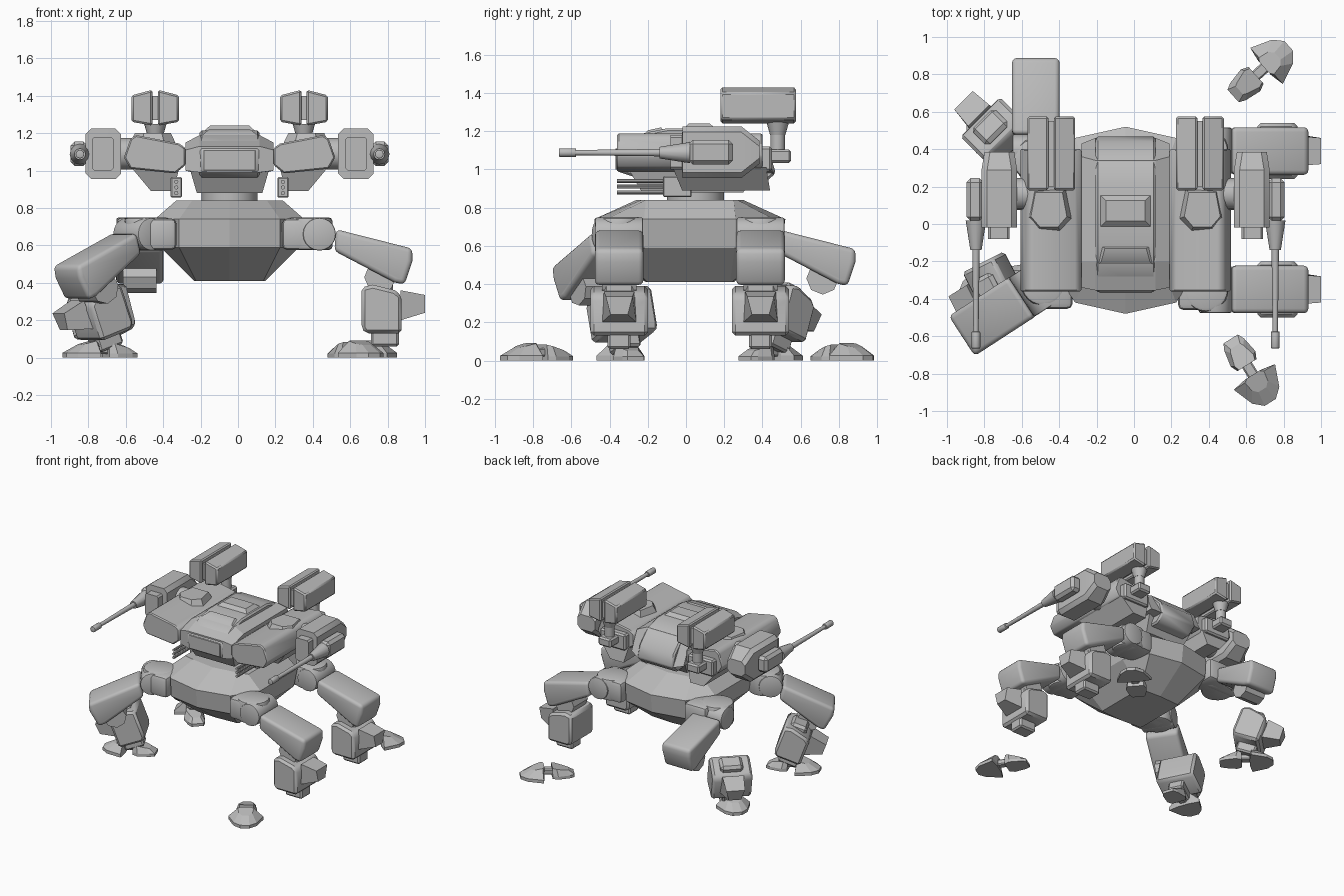
import bpy, bmesh, math
from mathutils import Matrix, Vector

if "Cube" in bpy.data.objects:
    bpy.data.objects.remove(bpy.data.objects["Cube"])

CX, CY = -0.045, 0.02          # body axis
grey = bpy.data.materials.new("armour_grey")
grey.diffuse_color = (0.5, 0.5, 0.5, 1)
grey.use_nodes = True
grey.node_tree.nodes["Principled BSDF"].inputs["Base Color"].default_value = grey.diffuse_color


def finish(name, bm, bevel=0, seg=1, M=None):
    bmesh.ops.remove_doubles(bm, verts=bm.verts, dist=1e-5)
    bmesh.ops.recalc_face_normals(bm, faces=bm.faces)
    if bevel:
        edges = [e for e in bm.edges if e.is_manifold and e.calc_face_angle(0) > 0.5]
        bmesh.ops.bevel(bm, geom=edges, offset=bevel, segments=seg, profile=0.5,
                        affect='EDGES', clamp_overlap=True)
    if M is not None:
        bm.transform(M)
    bmesh.ops.recalc_face_normals(bm, faces=bm.faces)
    me = bpy.data.meshes.new(name)
    bm.to_mesh(me)
    bm.free()
    me.materials.append(grey)
    ob = bpy.data.objects.new(name, me)
    bpy.context.collection.objects.link(ob)
    return ob


def loft(name, rings, bevel=0, seg=1, M=None):
    """Skin a list of equal-length point rings and cap both ends."""
    bm = bmesh.new()
    vs = [[bm.verts.new(p) for p in r] for r in rings]
    n = len(vs[0])
    for a, b in zip(vs, vs[1:]):
        for i in range(n):
            j = (i + 1) % n
            bm.faces.new((a[i], a[j], b[j], b[i]))
    bm.faces.new(vs[0])
    bm.faces.new(vs[-1])
    return finish(name, bm, bevel, seg, M)


def rect(x0, x1, y0, y1, z):
    return [(x0, y0, z), (x1, y0, z), (x1, y1, z), (x0, y1, z)]


def box(name, lo, hi, bevel=0, seg=1, M=None):
    return loft(name, [rect(lo[0], hi[0], lo[1], hi[1], z) for z in (lo[2], hi[2])], bevel, seg, M)


def prism_y(name, prof, y0, y1, bevel=0, seg=1, M=None):
    return loft(name, [[(x, y, z) for x, z in prof] for y in (y0, y1)], bevel, seg, M)


def cyl(name, p0, p1, r, r2=None, n=20, bevel=0, M=None):
    p0, p1 = Vector(p0), Vector(p1)
    q = (p1 - p0).to_track_quat('Z', 'Y')
    rings = [[p + q @ Vector((rad * math.cos(2 * math.pi * i / n), rad * math.sin(2 * math.pi * i / n), 0))
              for i in range(n)] for p, rad in ((p0, r), (p1, r if r2 is None else r2))]
    return loft(name, rings, bevel, 2, M)


def chamfered(u0, u1, z0, z1, c, y):
    return [(u0 + c, y, z0), (u1 - c, y, z0), (u1, y, z0 + c), (u1, y, z1 - c),
            (u1 - c, y, z1), (u0 + c, y, z1), (u0, y, z1 - c), (u0, y, z0 + c)]


BODY = Matrix.Translation((CX, 0, 0))


# Hull: ten-sided plan with a shallow point at front and back
def plan(a, b, c, d, tip, z):
    half = [(a, -b), (c, -d), (c, d), (a, b)]
    pts = [(0, -b - tip)] + half + [(0, b + tip)] + [(-x, y) for x, y in reversed(half)]
    return [(CX + x, CY + y, z) for x, y in pts]


loft("hull", [plan(.18, .22, .19, .21, .01, .41), plan(.27, .43, .37, .235, .05, .59),
              plan(.27, .44, .40, .24, .06, .74), plan(.20, .25, .285, .23, .03, .84)])
cyl("waist_ring", (CX, .05, .83), (CX, .05, .90), .15, n=24)

# Cockpit: side profiles spread across x
TURN = BODY @ Matrix.Rotation(math.pi / 2, 4, 'Z')      # local x -> world y
core = [(-.36, .99), (-.365, 1.115), (-.22, 1.19), (-.1, 1.215), (.22, 1.215),
        (.34, 1.18), (.44, 1.08), (.47, .98), (.40, .92), (-.27, .96)]
prism_y("cockpit_core", core, -.16, .16, .012, 1, TURN)
outer = [(-.34, 1.0), (-.34, 1.11), (-.2, 1.15), (.36, 1.15), (.43, 1.0)]
inner = [(-.355, .99), (-.355, 1.13), (-.2, 1.19), (.34, 1.18), (.46, .98)]
loft("cockpit_flanks", [[(CX + w, y, z) for y, z in p]
                        for w, p in ((-.235, outer), (-.16, inner), (.16, inner), (.235, outer))])
loft("cockpit_base", [rect(-.175, .175, -.23, .3, .88), rect(-.21, .21, -.30, .38, 1.0)], M=BODY)
loft("roof_hatch", [rect(-.15, .15, -.03, .17, 1.20), rect(-.105, .105, .015, .125, 1.24)], M=BODY)
loft("canopy_brow", [[(-.15, -.22, 1.185), (.15, -.22, 1.185), (.13, -.12, 1.205), (-.13, -.12, 1.205)],
                     [(-.13, -.20, 1.205), (.13, -.20, 1.205), (.11, -.13, 1.22), (-.11, -.13, 1.22)]], M=BODY)
box("windshield_frame", (-.14, -.37, 1.0), (.14, -.36, 1.11), .003, 1, BODY)

# Weapons and shoulders, mirrored on both sides
for s, tag in ((-1, "left"), (1, "right")):
    M = BODY @ Matrix.Diagonal((s, 1, 1, 1))
    # Shoulder pod
    pod = [(.235, 1.03), (.235, 1.12), (.27, 1.145), (.50, 1.19), (.53, 1.17), (.565, 1.07), (.53, 1.01), (.29, .985)]
    prism_y(tag + "_shoulder_pod", pod, -.36, .40, .008, 1, M)
    loft(tag + "_pod_fairing", [rect(.30, .42, -.02, .44, .89), rect(.27, .52, -.07, .42, 1.01)], M=M)
    loft(tag + "_pod_hatch", [[(x * k + .41, y * k + .08, z) for x, y in
                               ((-.09, .11), (.09, .11), (.12, -.05), (.06, -.12), (-.06, -.12), (-.12, -.05))]
                              for k, z in ((1, 1.15), (.8, 1.20))], M=M)
    # Light gun cluster
    box(tag + "_gun_housing", (.255, -.12, .855), (.315, .03, .965), .006, 1, M)
    for z in (.88, .91, .94):
        cyl(tag + "_small_barrel", (.285, -.36, z), (.285, -.1, z), .011, n=10, M=M)
    # Missile launcher, outer edges lower than the centre gap
    for u0, u1 in ((.27, .384), (.412, .525)):
        t0, t1 = (.03, 0) if u0 < .3 else (0, .03)
        prism_y(tag + "_missile_box", [(u0, 1.24 + t0 * .7), (u1, 1.24 + t1 * .7), (u1, 1.432 - t1), (u0, 1.432 - t0)],
                .18, .575, .01, 1, M)
    box(tag + "_missile_spacer", (.37, .20, 1.27), (.425, .55, 1.40), M=M)
    cyl(tag + "_launcher_post", (.397, .48, 1.09), (.397, .48, 1.20), .038, n=16, M=M)
    cyl(tag + "_launcher_collar", (.397, .48, 1.18), (.397, .48, 1.25), .04, .06, 16, M=M)
    box(tag + "_launcher_arm", (.34, .36, 1.035), (.455, .55, 1.105), .012, 1, M)
    box(tag + "_launcher_bracket", (.28, .38, .99), (.51, .45, 1.12), .012, 1, M)
    # Arm cannon
    cyl(tag + "_arm_joint", (.50, .16, 1.09), (.62, .16, 1.09), .085, n=16, M=M)
    loft(tag + "_arm_cannon_body", [chamfered(.62, .735, 1.0, 1.18, .012, -.08),
                                    chamfered(.62, .735, 1.0, 1.18, .012, -.02),
                                    chamfered(.58, .77, .955, 1.225, .03, -.019),
                                    chamfered(.58, .77, .955, 1.225, .03, .29),
                                    chamfered(.595, .755, 1.03, 1.15, .03, .385)], M=M)
    box(tag + "_cannon_breech", (.76, .015, 1.025), (.85, .245, 1.155), .022, 1, M)
    cyl(tag + "_barrel_shroud", (.80, -.14, 1.088), (.80, .02, 1.088), .03, .055, 12, M=M)
    cyl(tag + "_barrel", (.80, -.58, 1.088), (.80, -.12, 1.088), .014, .02, 14, M=M)
    cyl(tag + "_muzzle", (.80, -.665, 1.088), (.80, -.575, 1.088), .023, n=14, bevel=.004, M=M)


# Leg parts, built pointing along +x
def upper_leg(tag, x, y, deg, inward, pitch=0):
    M = Matrix.Translation((x, y, .66)) @ Matrix.Rotation(math.radians(deg), 4, 'Z')
    T = M @ Matrix.Rotation(math.radians(pitch), 4, 'Y')
    cyl(tag + "_hip_joint", (0, -.125, 0), (0, .125, 0), .088, n=20, bevel=.008, M=M)
    cyl(tag + "_hip_core", (-.05, 0, -.085), (-.05, 0, .09), .12, n=24, bevel=.02, M=M)
    lo, hi = sorted((x, x + inward * .2))
    box(tag + "_hip_link", (lo, y - .11, .575), (hi, y + .11, .745), .03, 2)
    prism_y(tag + "_thigh", [(.09, .026), (.497, -.077), (.497, -.145), (.455, -.27), (.40, -.257), (.08, -.09)],
            -.127, .127, .025, 3, T)
    cyl(tag + "_knee", (.325, -.09, -.23), (.325, .09, -.23), .085, n=8, M=T)


def shin(tag, x, y, z, deg, tilt=0):
    M = (Matrix.Translation((x, y, z)) @ Matrix.Rotation(math.radians(deg), 4, 'Z')
         @ Matrix.Rotation(math.radians(tilt), 4, 'Y'))
    prism_y(tag + "_shin", [(-.11, -.10), (-.09, -.13), (.105, -.13), (.105, .07), (.07, .10), (-.05, .13), (-.11, .115)],
            -.15, .15, .03, 1, M)
    box(tag + "_shin_top", (-.07, -.085, .08), (.06, .085, .15), .02, 1, M)
    loft(tag + "_knee_guard", [[(.10, -.09, -.06), (.10, .09, -.06), (.10, .08, .10), (.10, -.08, .10)],
                               [(.23, -.045, -.02), (.23, .045, -.02), (.23, .07, .075), (.23, -.07, .075)]], M=M)
    box(tag + "_ankle", (-.06, -.06, -.20), (.09, .06, -.11), .012, 1, M)


def foot(tag, x, y, deg):
    M = Matrix.Translation((x, y, 0)) @ Matrix.Rotation(math.radians(deg), 4, 'Z')

    def ring(h, z, drop=0):
        pts = [(a, -b) for a, b in h] + [(a, b) for a, b in reversed(h)]
        return [(a, b, z - drop * abs(a)) for a, b in pts]
    toe = [(.03, .05), (.045, .13), (.16, .085), (.205, .035)]
    top = [(.03, .04), (.045, .06), (.10, .05), (.125, .025)]
    loft(tag + "_toe", [ring(toe, 0), ring(toe, .025), ring(top, .10, .25)], M=M)
    heel = [(-.195, .045), (-.16, .062), (-.07, .078), (-.03, .06)]
    htop = [(-.15, .03), (-.13, .04), (-.06, .06), (-.03, .05)]
    loft(tag + "_heel", [ring(heel, 0), ring(heel, .022), ring(htop, .09, .25)], M=M)
    box(tag + "_foot_hinge", (-.05, -.03, .02), (.05, .03, .065), .008, 1, M)


RX, LX, FY, BY = .435, -.525, -.35, .39
upper_leg("front_right", RX, FY, 0, -1)
upper_leg("rear_right", RX, BY, 0, -1)
upper_leg("front_left", LX - .003, FY + .006, 213, 1, 11)
upper_leg("rear_left", LX, BY, 90, 1)

shin("front_right", .77, FY, .26, 0)
shin("rear_right", .77, BY, .26, 0)
shin("front_left", -.745, -.34, .245, 207, 20)
shin("rear_left", -.74, .49, .25, 135, 20)

foot("front_right", .62, -.78, -58)
foot("rear_right", .675, .815, 42)
foot("front_left", -.735, -.33, 200)
foot("rear_left", -.72, .44, 137)

# Smooth the rounded parts, keep feet and hull faceted
flat = ("_toe", "_heel", "hull", "flanks", "_pod_hatch")
for ob in bpy.data.objects:
    ob.select_set(not ob.name.split(".")[0].endswith(flat))
bpy.context.view_layer.objects.active = bpy.context.selected_objects[0]
bpy.ops.object.shade_smooth_by_angle(angle=math.radians(35))
